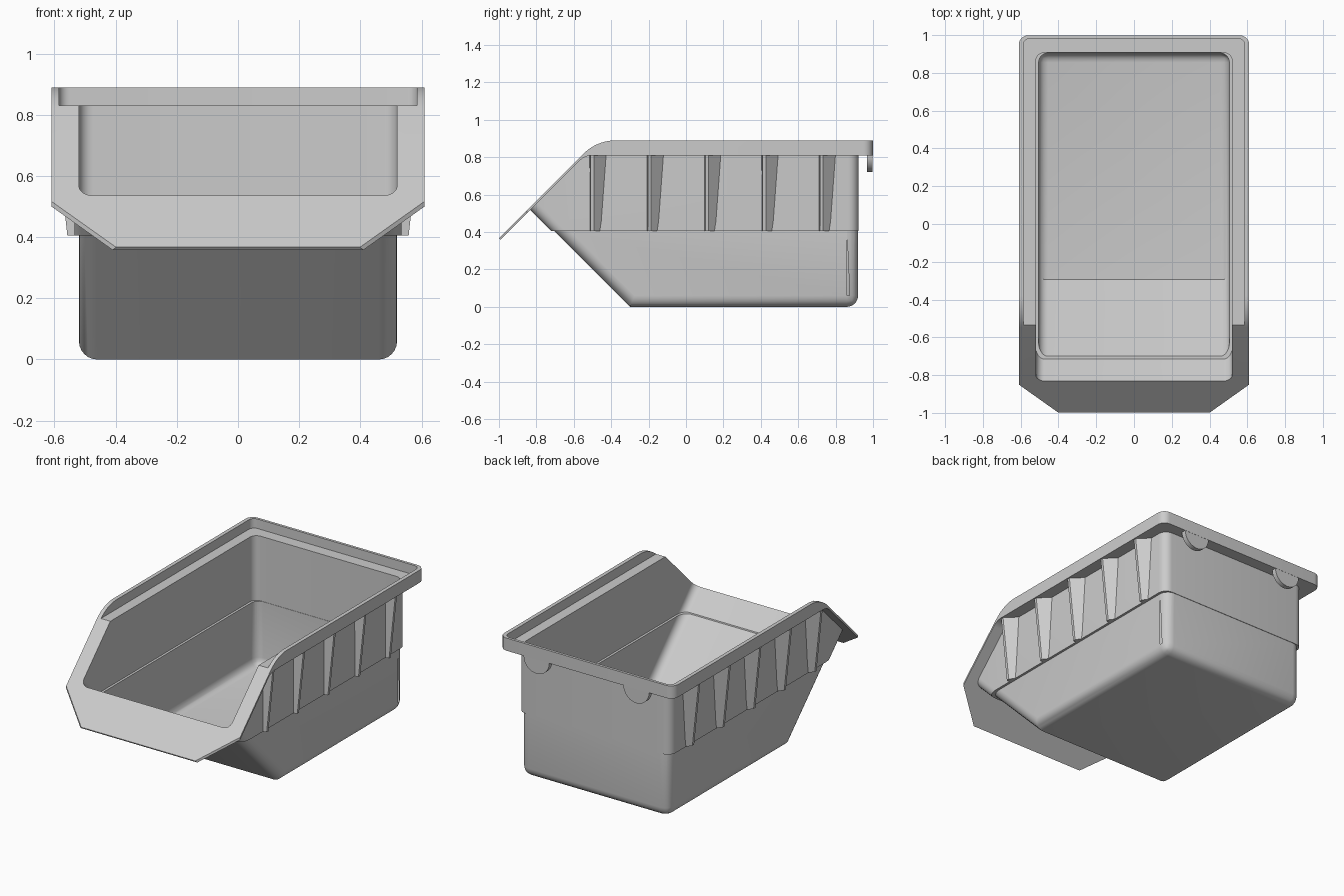
import bpy, bmesh, math

if "Cube" in bpy.data.objects:
    bpy.data.objects.remove(bpy.data.objects["Cube"])


def loft(name, loop_a, loop_b, radius=0, sides=(), cross=()):
    """Solid between two loops; sides = loop segments, cross = corner edges to round."""
    bm = bmesh.new()
    a = [bm.verts.new(p) for p in loop_a]
    b = [bm.verts.new(p) for p in loop_b]
    n = len(a)
    bm.faces.new(a)
    bm.faces.new(b[::-1])
    for i in range(n):
        j = (i + 1) % n
        bm.faces.new((a[j], a[i], b[i], b[j]))
    if radius:
        edges = [bm.edges.get((l[i], l[(i + 1) % n])) for l in (a, b) for i in sides]
        edges += [bm.edges.get((a[i], b[i])) for i in cross]
        bmesh.ops.bevel(bm, geom=edges, offset=radius, segments=6, profile=0.5,
                        affect='EDGES', clamp_overlap=True)
    bmesh.ops.recalc_face_normals(bm, faces=bm.faces)
    me = bpy.data.meshes.new(name)
    bm.to_mesh(me)
    bm.free()
    ob = bpy.data.objects.new(name, me)
    bpy.context.collection.objects.link(ob)
    return ob


def across(name, pts, w, radius=0, sides=(), cross=()):
    """Side profile (y, z) extruded over -w..w in x."""
    return loft(name, [(-w, y, z) for y, z in pts], [(w, y, z) for y, z in pts],
                radius, sides, cross)


def upright(name, pts, z0, z1, radius=0, cross=()):
    """Plan outline (x, y) extruded in z."""
    return loft(name, [(x, y, z0) for x, y in pts], [(x, y, z1) for x, y in pts],
                radius, (), cross)


def arc(cx, cy, r, a0, a1, n=10):
    return [(cx + r * math.cos(math.radians(a0 + (a1 - a0) * i / n)),
             cy + r * math.sin(math.radians(a0 + (a1 - a0) * i / n))) for i in range(n + 1)]


def activate(ob):
    bpy.ops.object.select_all(action='DESELECT')
    ob.select_set(True)
    bpy.context.view_layer.objects.active = ob


def boolean(ob, tool, op):
    m = ob.modifiers.new("cut", 'BOOLEAN')
    m.object, m.operation, m.solver = tool, op, 'EXACT'
    activate(ob)
    bpy.ops.object.modifier_apply(modifier=m.name)
    bpy.data.objects.remove(tool)


def smooth(ob):
    activate(ob)
    bpy.ops.object.shade_smooth_by_angle(angle=math.radians(30))


def mirror(ob):
    ob.modifiers.new("mirror", 'MIRROR').use_bisect_axis[0] = False


def upper_cavity():
    return across("cavity_upper", [(-0.715, 0.42), (0.907, 0.42), (0.907, 1.0), (-1.295, 1.0)],
                  0.52, 0.045, (1, 3))


# Tub: narrow lower box, slightly wider upper box, hollowed out
tub = across("tub", [(-0.30, 0), (0.92, 0), (0.92, 0.45), (-0.75, 0.45)],
             0.52, 0.06, (0, 1, 3), (1,))
upper = across("tub_upper", [(-0.72, 0.405), (0.923, 0.405), (0.923, 0.82),
                             (-0.538, 0.82), (-0.8365, 0.5215)], 0.535, 0.055, (1, 4))
boolean(tub, upper, 'UNION')
lower_cavity = across("cavity_lower", [(-0.295, 0.015), (0.905, 0.015), (0.905, 0.45), (-0.73, 0.45)],
                      0.505, 0.05, (0, 1, 3), (1,))
boolean(tub, lower_cavity, 'DIFFERENCE')
boolean(tub, upper_cavity(), 'DIFFERENCE')
smooth(tub)

# Rim: sloping front flange running into the flat rim with raised lip
profile = ([(-1.0, 0.367)] + arc(-0.377, 0.649, 0.241, 135, 90)
           + [(1.0, 0.89), (1.0, 0.81)] + arc(-0.499, 0.71, 0.1, 90, 135) + [(-0.992, 0.358)])
rim = across("rim", profile, 0.7)
outline = upright("rim_outline", [(-0.40, -0.999), (0.40, -0.999), (0.61, -0.85), (0.61, 0.999),
                                  (-0.61, 0.999), (-0.61, -0.85)], 0, 1.2, 0.05, (3, 4))
boolean(rim, outline, 'INTERSECT')
channel = upright("rim_channel", [(-0.586, -1.5), (0.586, -1.5), (0.586, 0.982), (-0.586, 0.982)],
                  0.83, 1.2, 0.035, (2, 3))
boolean(rim, channel, 'DIFFERENCE')
boolean(rim, upper_cavity(), 'DIFFERENCE')
smooth(rim)

# Tapered side ribs
for i in range(5):
    y = -0.513 + 0.3065 * i

    def section(x, w, z):
        return [(0.525, y - 0.003, z), (x, y + 0.003, z), (x, y + 0.02, z), (0.525, y + w, z)]
    mirror(loft(f"rib_{i + 1}", section(0.558, 0.066, 0.405), section(0.602, 0.096, 0.815)))

# Half-round tabs hanging under the back rim
half = [(0.44, 0.82)] + arc(0.35, 0.81, 0.09, 0, -180, 16) + [(0.26, 0.82)]
tab = loft("back_tab", [(x, 0.968, z) for x, z in half], [(x, 0.998, z) for x, z in half])
mirror(tab)
smooth(tab)
